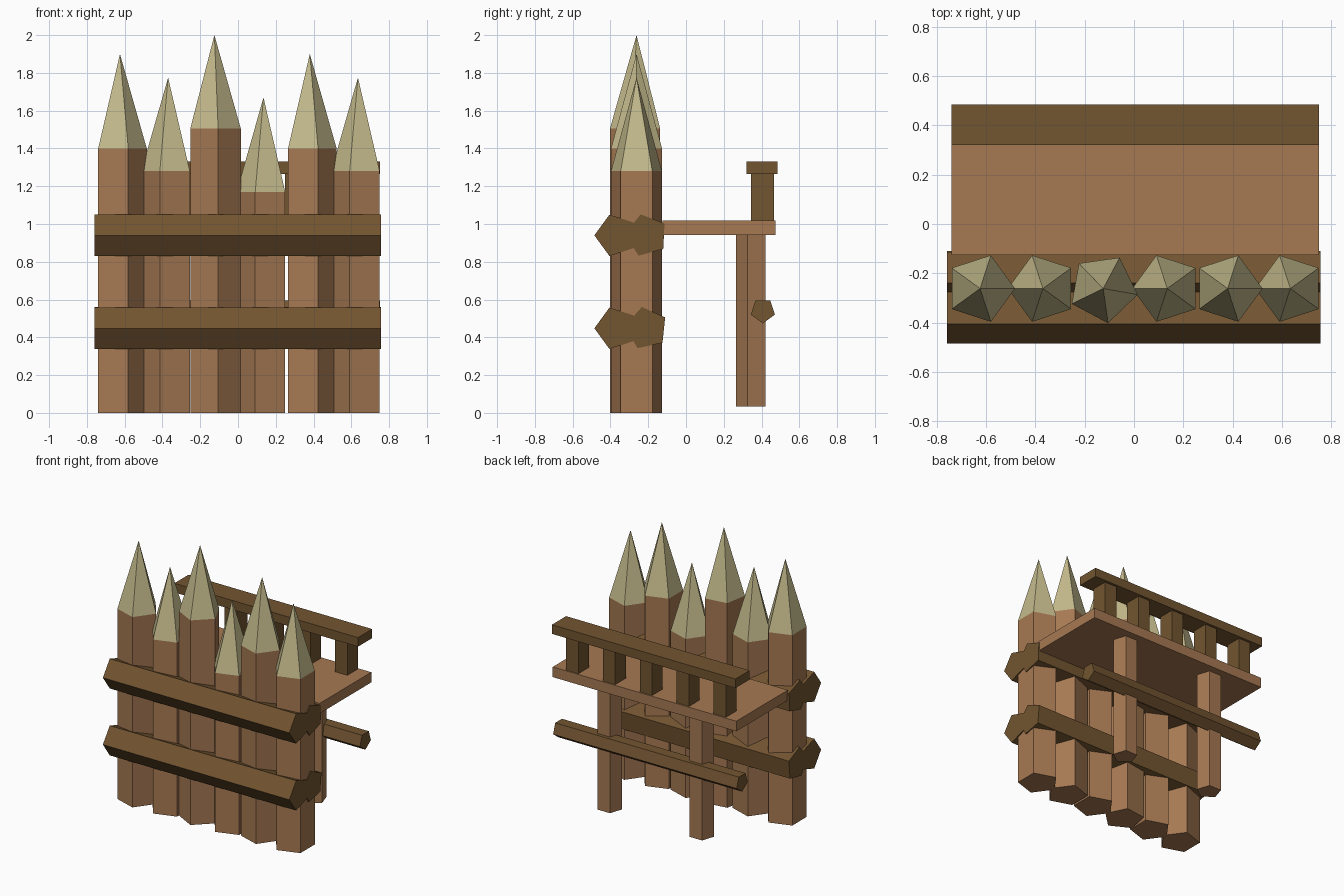
import bpy, bmesh
from math import sin, cos, radians

if "Cube" in bpy.data.objects:
    bpy.data.objects.remove(bpy.data.objects["Cube"])


def material(name, rgb):
    m = bpy.data.materials.new(name)
    m.diffuse_color = (*rgb, 1)
    m.use_nodes = True
    m.node_tree.nodes["Principled BSDF"].inputs["Base Color"].default_value = m.diffuse_color
    return m


BARK = material("bark_wood", (0.38, 0.19, 0.085))
CUT = material("cut_wood", (0.55, 0.49, 0.26))
DARK = material("dark_wood", (0.17, 0.09, 0.03))


def finish(name, bm, mats):
    bmesh.ops.recalc_face_normals(bm, faces=bm.faces)
    me = bpy.data.meshes.new(name)
    bm.to_mesh(me)
    bm.free()
    for m in mats:
        me.materials.append(m)
    ob = bpy.data.objects.new(name, me)
    bpy.context.collection.objects.link(ob)
    return ob


def pentagon(cu, cv, r, deg):
    return [(cu + r * cos(radians(deg + 72 * i)), cv + r * sin(radians(deg + 72 * i)))
            for i in range(5)]


def loft(bm, a, b):
    """Close two matching vertex rings into a capped prism, without the b cap."""
    bm.faces.new(a)
    n = len(a)
    for i in range(n):
        bm.faces.new((a[i], a[(i + 1) % n], b[(i + 1) % n], b[i]))


def post(name, x, y, r, deg, z0, z1, mat, tip=None):
    """Upright five-sided log, optionally sharpened to a point."""
    bm = bmesh.new()
    pts = pentagon(x, y, r, deg)
    a, b = [[bm.verts.new((u, v, z)) for u, v in pts] for z in (z0, z1)]
    loft(bm, a, b)
    if tip:
        apex = bm.verts.new((x, y, tip))
        for i in range(5):
            bm.faces.new((b[i], b[(i + 1) % 5], apex)).material_index = 1
    else:
        bm.faces.new(b)
    return finish(name, bm, (mat, CUT) if tip else (mat,))


def beam(name, y, z, r, deg, x0, x1, mat):
    """Five-sided log lying along x."""
    bm = bmesh.new()
    pts = pentagon(y, z, r, deg)
    a, b = [[bm.verts.new((x, u, v)) for u, v in pts] for x in (x0, x1)]
    loft(bm, a, b)
    bm.faces.new(b)
    return finish(name, bm, (mat,))


def box(name, lo, hi, mat):
    bm = bmesh.new()
    bmesh.ops.create_cube(bm, size=1)
    for v in bm.verts:
        v.co = [lo[i] if v.co[i] < 0 else hi[i] for i in range(3)]
    return finish(name, bm, (mat,))


# Sharpened palisade logs: x, rotation, shoulder height, tip height
stakes = [(-0.625, 0, 1.40, 1.90), (-0.37, 180, 1.28, 1.775), (-0.125, -10, 1.505, 2.0),
          (0.135, 180, 1.17, 1.67), (0.38, 0, 1.40, 1.90), (0.635, 180, 1.28, 1.775)]
for i, (x, deg, top, tip) in enumerate(stakes):
    post(f"palisade_log_{i + 1}", x, -0.262, 0.142, deg, 0, top, BARK, tip)

# Pairs of cross rails clamping the logs front and back
for level, z, tilt in (("lower", 0.448, -6), ("upper", 0.94, -3)):
    beam(f"{level}_front_rail", -0.37, z, 0.115, 180, -0.76, 0.757, DARK)
    beam(f"{level}_back_rail", -0.21, z, 0.115, 180 + tilt, -0.76, 0.757, DARK)

# Walkway on two posts with a brace
box("walkway", (-0.742, -0.125, 0.943), (0.752, 0.475, 1.018), BARK)
for side, x in (("left", -0.375), ("right", 0.375)):
    post(f"{side}_walkway_post", x, 0.351, 0.086, -90, 0.035, 0.95, BARK)
beam("walkway_brace", 0.407, 0.541, 0.067, -90, -0.742, 0.752, DARK)

# Guard rail with balusters
box("guard_rail", (-0.742, 0.32, 1.265), (0.752, 0.485, 1.332), DARK)
for i in range(5):
    x = -0.6 + 0.3 * i
    box(f"baluster_{i + 1}", (x - 0.05, 0.343, 1.01), (x + 0.05, 0.466, 1.27), DARK)
